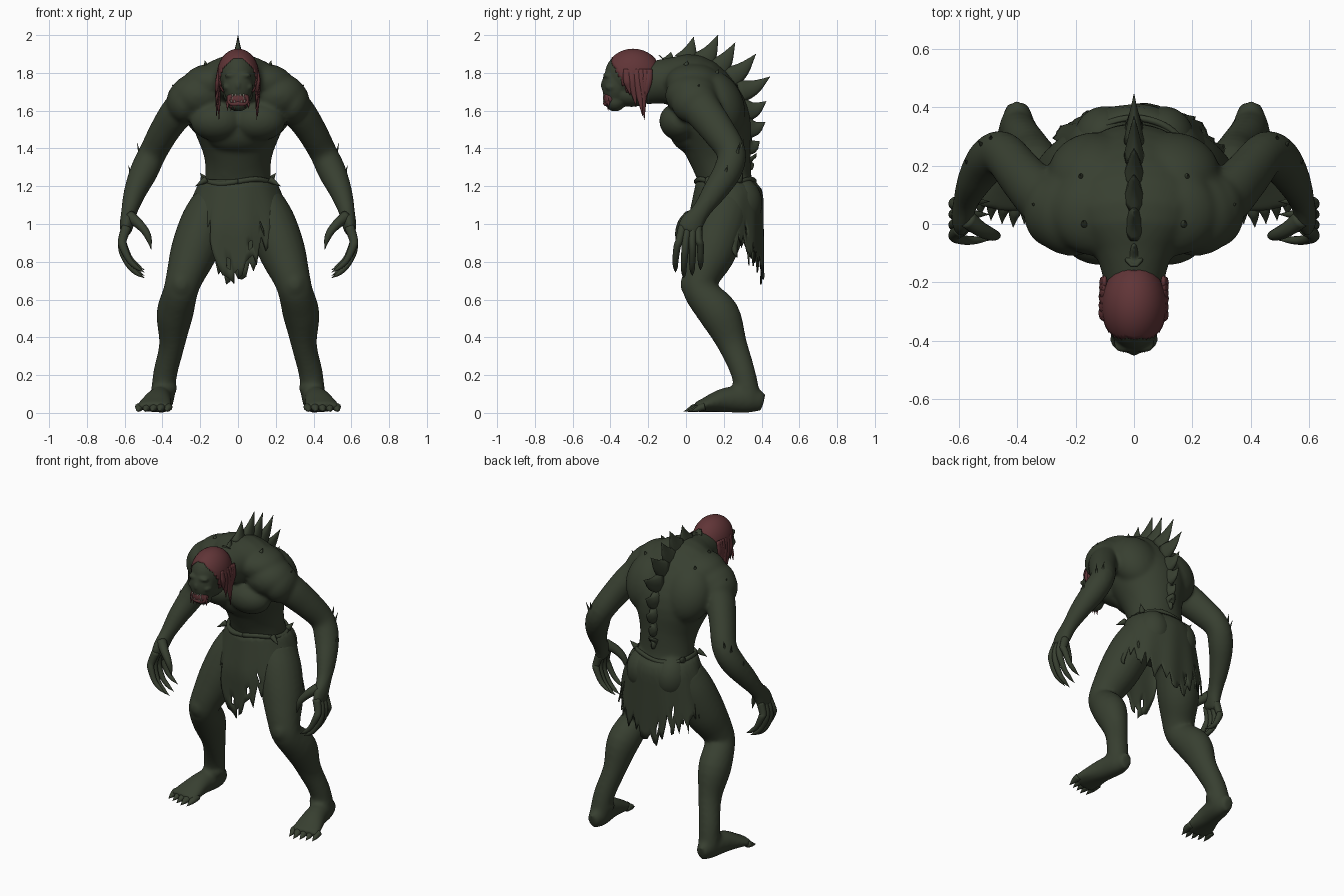
import bpy, bmesh, math, random
from mathutils import Vector, Matrix

random.seed(4)
cube = bpy.data.objects.get("Cube")
if cube:
    bpy.data.objects.remove(cube)


def material(name, rgb):
    m = bpy.data.materials.new(name)
    m.use_nodes = True
    m.diffuse_color = (*rgb, 1)
    bsdf = m.node_tree.nodes["Principled BSDF"]
    bsdf.inputs["Base Color"].default_value = (*rgb, 1)
    bsdf.inputs["Roughness"].default_value = 0.9
    return m


SKIN = material("dark green skin", (0.039, 0.05, 0.03))
HAIR = material("dull red hair", (0.118, 0.035, 0.038))
BONE = material("pale teeth", (0.55, 0.5, 0.42))


def spline(pts, steps):
    """Catmull-Rom through points of any dimension."""
    p = [Vector(q) for q in pts]
    p = [p[0] * 2 - p[1]] + p + [p[-1] * 2 - p[-2]]
    out = []
    for a, b, c, d in zip(p, p[1:], p[2:], p[3:]):
        for i in range(steps):
            t = i / steps
            out.append((b * 2 + (c - a) * t + (a * 2 - b * 5 + c * 4 - d) * t * t
                        + (b * 3 - a - c * 3 + d) * t ** 3) / 2)
    return out + [p[-2]]


def tube(bm, pts, side=1, seg=20, steps=4, ref=(1, 0, 0)):
    """Loft of ellipses; each point is x, y, z, half width, half depth."""
    rows = spline(pts, steps)
    centres = [Vector((r[0] * side, r[1], r[2])) for r in rows]
    rings = []
    for i, (c, r) in enumerate(zip(centres, rows)):
        t = (centres[min(i + 1, len(rows) - 1)] - centres[max(i - 1, 0)]).normalized()
        u = Vector(ref)
        u = (u - t * u.dot(t)).normalized()
        v = t.cross(u)
        angles = [2 * math.pi * k / seg for k in range(seg)]
        rings.append([bm.verts.new(c + u * math.cos(a) * max(r[3], .001)
                                   + v * math.sin(a) * max(r[4], .001)) for a in angles])
    for a, b in zip(rings, rings[1:]):
        for k in range(seg):
            bm.faces.new((a[k], a[k - 1], b[k - 1], b[k]))
    bm.faces.new(rings[0])
    bm.faces.new(rings[-1][::-1])


def ball(bm, centre, size, side=1, tilt=0):
    x, y, z = centre
    m = Matrix.Translation((x * side, y, z)) @ Matrix.Rotation(tilt, 4, 'X') @ Matrix.Diagonal((*size, 1))
    bmesh.ops.create_uvsphere(bm, u_segments=28, v_segments=18, radius=1, matrix=m)


def spike(bm, base, tip, w, d, side=1, bend=0.0):
    """Tapered thorn, bowed upward by bend."""
    a, b = Vector(base), Vector(tip)
    mid = a.lerp(b, 0.5) + Vector((0, 0, bend))
    tube(bm, [(*a, w, d), (*mid, w * .55, d * .6), (*b, 0, 0)], side, 10, 3)


def finish(bm, name, mat, voxel=0, smooth=0, thickness=0):
    bmesh.ops.recalc_face_normals(bm, faces=bm.faces)
    me = bpy.data.meshes.new(name)
    bm.to_mesh(me)
    bm.free()
    me.materials.append(mat)
    me.polygons.foreach_set("use_smooth", [True] * len(me.polygons))
    ob = bpy.data.objects.new(name, me)
    bpy.context.collection.objects.link(ob)
    if voxel:
        r = ob.modifiers.new("fuse", 'REMESH')
        r.mode, r.voxel_size, r.use_smooth_shade = 'VOXEL', voxel, True
        s = ob.modifiers.new("soften", 'SMOOTH')
        s.factor, s.iterations = 0.5, smooth
    if thickness:
        ob.modifiers.new("thickness", 'SOLIDIFY').thickness = thickness


# Body: torso, arms and legs fused together
bm = bmesh.new()
tube(bm, [(0, .25, .98, .13, .11), (0, .24, 1.08, .18, .15), (0, .21, 1.22, .175, .14),
          (0, .18, 1.36, .18, .165), (0, .13, 1.55, .25, .21), (0, .03, 1.72, .26, .185),
          (0, -.09, 1.755, .14, .125), (0, -.24, 1.74, .092, .108)], seg=36)
ball(bm, (0, .015, 1.465), (.165, .11, .085), 1, -.6)            # lower ribs
for s in (1, -1):
    ball(bm, (.11, -.035, 1.54), (.14, .108, .1), s, -.4)        # chest
    ball(bm, (.13, .04, 1.75), (.16, .15, .1), s)                # trapezius
    ball(bm, (.21, .035, 1.68), (.15, .145, .12), s)             # shoulder mass
    ball(bm, (.13, .17, 1.63), (.165, .135, .19), s, .4)         # shoulder blade
    ball(bm, (.285, .045, 1.645), (.094, .125, .115), s)         # deltoid
    ball(bm, (.1, .285, 1.11), (.11, .12, .14), s)               # buttock
    for i in range(3):                                           # stomach muscles
        ball(bm, (.05, .035 + .03 * i, 1.41 - .07 * i), (.05, .04, .04), s)
    tube(bm, [(.24, .04, 1.68, .08, .1), (.315, .09, 1.6, .088, .1), (.385, .165, 1.5, .08, .09),
              (.45, .24, 1.38, .074, .078), (.497, .22, 1.28, .075, .076),
              (.545, .15, 1.17, .06, .065), (.575, .08, 1.07, .044, .05),
              (.588, .03, 1.0, .038, .065), (.597, .01, .95, .027, .06)], s)
    tube(bm, [(.13, .22, 1.11, .115, .13), (.18, .185, 1.0, .128, .137), (.235, .135, .85, .124, .129),
              (.282, .08, .72, .1, .1), (.305, .078, .64, .092, .09), (.335, .178, .52, .097, .107),
              (.35, .247, .36, .068, .078), (.385, .303, .21, .064, .065),
              (.4, .328, .08, .064, .068)], s)
    ball(bm, (.3, .025, .68), (.06, .055, .07), s)               # kneecap
    ball(bm, (.39, .305, .13), (.068, .062, .05), s)             # ankle bone
    tube(bm, [(.4, .41, .055, .035, .045), (.4, .34, .07, .06, .07), (.42, .21, .068, .07, .066),
              (.44, .1, .042, .092, .038), (.448, .05, .027, .087, .026)], s)
finish(bm, "body", SKIN, .012, 8)

# Fingers, thumbs, toes and their claws
bm = bmesh.new()
for s in (1, -1):
    for i in range(4):
        y = -.035 + .034 * i
        z = .03 * abs(i - 1.3)
        tube(bm, [(.59, y * .8 + .01, .985, .026, .023), (.612, y, .915, .023, .02),
                  (.608, y * 1.2 - .005, .84 + z, .021, .019), (.575, y * 1.3 - .01, .77 + z, .016, .016),
                  (.535, y * 1.3 - .01, .73 + z, .012, .012), (.495, y * 1.3 - .01, .705 + z, 0, 0)], s, 12)
    tube(bm, [(.575, .02, 1.04, .032, .034), (.53, -.015, 1.005, .026, .028), (.49, -.035, .96, .021, .022),
              (.47, -.04, .915, .014, .014), (.46, -.04, .865, 0, 0)], s, 12)
    for i in range(5):
        x = .37 + .038 * i
        y = .012 * abs(i - 1)
        tube(bm, [(x, .1, .033, .023, .02), (x, .045 + y, .028, .022, .019), (x + .004, .02 + y, .018, .014, .013),
                  (x + .006, -.012 + y, .008, 0, 0)], s, 12)
finish(bm, "fingers_and_toes", SKIN)

# Row of spines down the back: base y, z then tip y, z
bm = bmesh.new()
spines = [(-.1, 1.85, -.08, 1.91), (0, 1.865, .04, 1.99), (.09, 1.86, .17, 2.0), (.165, 1.82, .26, 1.96),
          (.23, 1.77, .37, 1.9), (.28, 1.7, .445, 1.78), (.31, 1.6, .425, 1.65), (.32, 1.51, .42, 1.54),
          (.32, 1.42, .39, 1.44), (.32, 1.34, .36, 1.32)]
for y, z, ty, tz in spines:
    spike(bm, (0, y, z), (0, ty, tz), .036, .068, 1, -.016)
# Thorns on the shoulders and elbows
for s in (1, -1):
    for b, t in (((.17, .0, 1.84), (.175, .01, 1.865)), ((.26, .05, 1.755), (.27, .06, 1.79)),
                 ((.18, .16, 1.79), (.185, .17, 1.82)), ((.33, .06, 1.71), (.35, .07, 1.74)),
                 ((.51, .26, 1.33), (.535, .285, 1.43)), ((.49, .28, 1.36), (.49, .305, 1.45)),
                 ((.56, .2, 1.24), (.58, .22, 1.31))):
        spike(bm, b, t, .012, .014, s)
finish(bm, "back_spines", SKIN)

# Head
bm = bmesh.new()
ball(bm, (0, -.285, 1.79), (.104, .145, .132))
ball(bm, (0, -.37, 1.735), (.08, .075, .11))
ball(bm, (0, -.375, 1.648), (.062, .055, .052))
ball(bm, (0, -.29, 1.69), (.08, .11, .07))
ball(bm, (0, -.43, 1.735), (.017, .022, .03))
for s in (1, -1):
    ball(bm, (.034, -.413, 1.785), (.036, .028, .016), s, -.2)
    ball(bm, (.056, -.393, 1.725), (.025, .035, .022), s)
finish(bm, "head", SKIN, .008, 3)

# Hair cap with the face left open, and flat hanging locks
bm = bmesh.new()
ball(bm, (0, -.28, 1.79), (.112, .15, .138))
bmesh.ops.subdivide_edges(bm, edges=bm.edges, cuts=1, use_grid_fill=True)
drop = []
for f in bm.faces:
    c = f.calc_center_median()
    if c.y < -.39 + .5 * max(0, 1.85 - c.z) or c.z < 1.69 or c.y > -.155 - .3 * max(0, 1.8 - c.z):
        drop.append(f)
bmesh.ops.delete(bm, geom=drop, context='FACES')
finish(bm, "hair_cap", HAIR, thickness=.008)
bm = bmesh.new()
for s in (1, -1):
    for y, end, drift in ((-.315, 1.68, .02), (-.29, 1.62, .025), (-.265, 1.57, .035), (-.24, 1.55, .02),
                          (-.215, 1.6, -.01), (-.195, 1.65, -.025)):
        out = random.random() * .025
        mid = (1.78 + end) / 2
        tube(bm, [(.1, y, 1.82, .008, .018), (.108, y + drift * .2, 1.76, .011, .021),
                  (.1 + out * .5, y + drift * .6, mid, .011, .018), (.095 + out, y + drift, end, 0, 0)], s, 8)
finish(bm, "hair_locks", HAIR)

# Mouth: raw muzzle, lips, strands and teeth
bm = bmesh.new()
ring = [2 * math.pi * k / 12 for k in range(13)]
tube(bm, [(.048 * math.sin(a), -.43 + .016 * abs(math.sin(a)), 1.668 + .03 * math.cos(a) - .012 * abs(math.sin(a)),
           .009, .012) for a in ring], ref=(0, 1, 0), seg=10, steps=2)
ball(bm, (0, -.402, 1.664), (.06, .034, .048))
for i in range(7):
    x = -.054 + .018 * i
    spike(bm, (x, -.41, 1.65), (x * 1.05, -.413, 1.595 + .02 * random.random()), .011, .009)
finish(bm, "mouth", HAIR)
bm = bmesh.new()
for s in (1, -1):
    for x, h in ((.012, .012), (.03, .026)):
        spike(bm, (x, -.434, 1.688), (x, -.439, 1.688 - h), .005, .005, s)
        spike(bm, (x + .006, -.434, 1.645), (x + .006, -.439, 1.645 + h), .005, .005, s)
finish(bm, "teeth", BONE)

# Ragged loincloth: long flaps front and back, cut high over the thighs
bm = bmesh.new()
cols, rows = 100, 10
grid = []
for k in range(cols):
    a = 2 * math.pi * k / cols
    sx, cy = math.sin(a), math.cos(a)
    hem = .71 + .17 * abs(sx) ** 1.5
    if cy > 0:
        hem += .16 * math.sin(2 * a) ** 2
    hem += random.choice((-.02, 0, .05, .1)) + .025 * math.sin(a * 9)
    line = []
    for r in range(rows + 1):
        z = 1.235 + (hem - 1.235) * r / rows
        t = max(0, (1.235 - z) / .5)
        front, back = .055 - .05 * min(1, t * 2), .36 + .05 * min(1, t * 8)
        fold = 1 + .03 * t * math.sin(a * 11)
        line.append(bm.verts.new(((.185 + .15 * t ** .6) * sx * fold,
                                  (front + back) / 2 - (back - front) / 2 * cy * fold, z)))
    grid.append(line)
for k in range(cols):
    for r in range(rows):
        if r > 5 and random.random() < .05:
            continue
        bm.faces.new((grid[k - 1][r], grid[k][r], grid[k][r + 1], grid[k - 1][r + 1]))
finish(bm, "loincloth", SKIN, thickness=.008)

# Rolled waistband with torn tabs
bm = bmesh.new()
tube(bm, [(.188 * math.sin(a), .208 - .155 * math.cos(a), 1.225 + .012 * math.sin(a * 3), .014, .012)
          for a in ring], ref=(0, 0, 1), seg=10, steps=4)
for s in (1, -1):
    spike(bm, (.17, .12, 1.235), (.225, .1, 1.2), .02, .02, s)
    spike(bm, (.17, .28, 1.23), (.2, .3, 1.27), .02, .02, s)
finish(bm, "waistband", SKIN)
